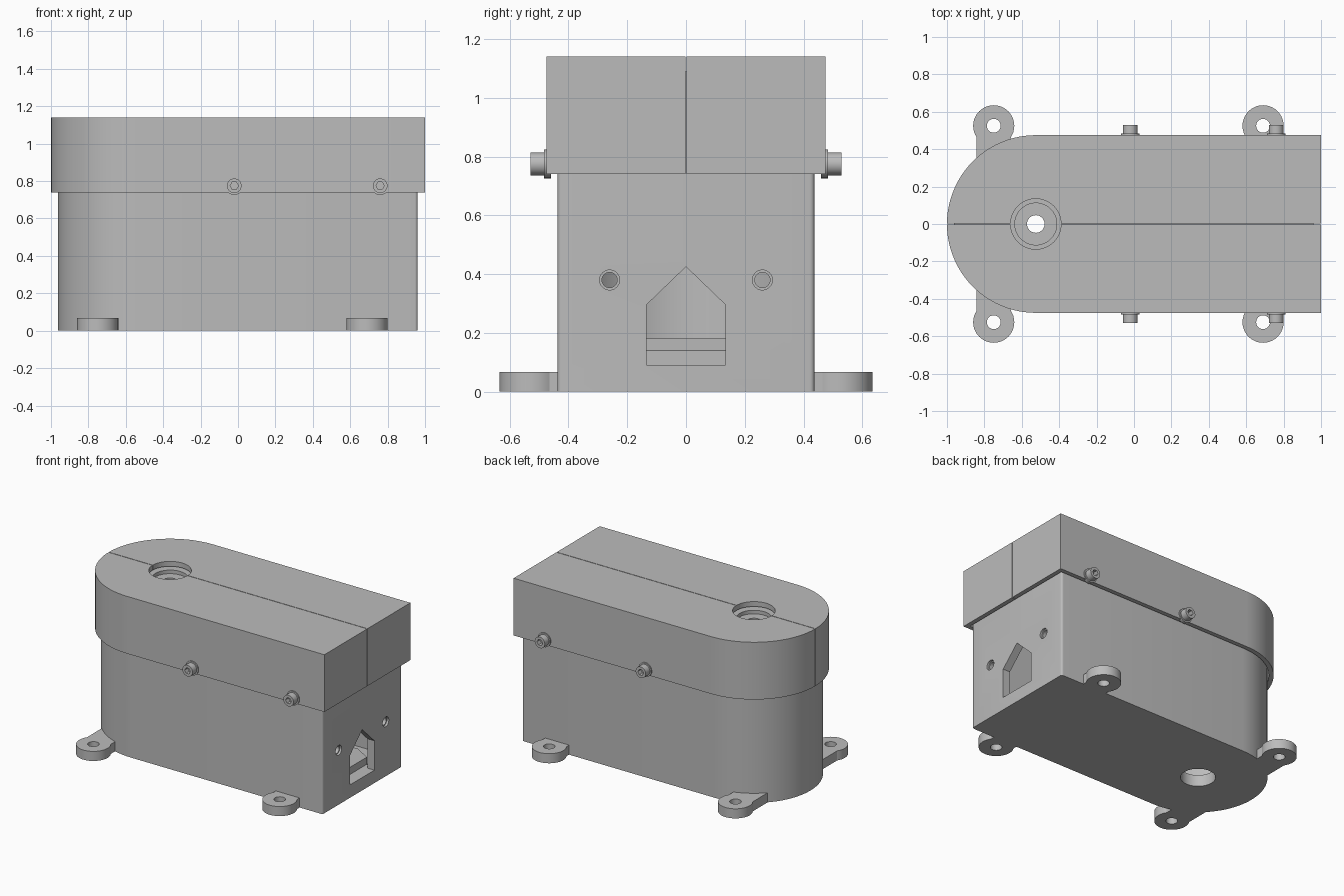
import bpy, bmesh, math
from mathutils import Matrix, Vector

cube = bpy.data.objects.get("Cube")
if cube:
    bpy.data.objects.remove(cube, do_unlink=True)

grey = bpy.data.materials.new("plain grey")
grey.use_nodes = True
colour = (0.5, 0.5, 0.5, 1)
grey.diffuse_color = colour
grey.node_tree.nodes["Principled BSDF"].inputs["Base Color"].default_value = colour

ROUND_X = -0.525   # axis of the rounded end
SCREW_Z = 0.775


def prism(name, points, depth, place=None):
    """Extrude a flat outline along z by depth, then place it."""
    bm = bmesh.new()
    face = bm.faces.new([bm.verts.new((x, y, 0)) for x, y in points])
    moved = bmesh.ops.extrude_face_region(bm, geom=[face])["geom"]
    verts = [v for v in moved if isinstance(v, bmesh.types.BMVert)]
    bmesh.ops.translate(bm, verts=verts, vec=(0, 0, depth))
    bmesh.ops.transform(bm, matrix=place or Matrix(), verts=bm.verts)
    bmesh.ops.recalc_face_normals(bm, faces=bm.faces)
    mesh = bpy.data.meshes.new(name)
    bm.to_mesh(mesh)
    bm.free()
    mesh.materials.append(grey)
    ob = bpy.data.objects.new(name, mesh)
    bpy.context.collection.objects.link(ob)
    return ob


def arc(cx, cy, r, start, end, steps):
    angles = [math.radians(start + (end - start) * i / steps) for i in range(steps + 1)]
    return [(cx + r * math.cos(a), cy + r * math.sin(a)) for a in angles]


def d_shape(r, x_end, corner=0):
    """Outline with one round end and one square end."""
    pts = arc(ROUND_X, 0, r, 90, 270, 48)
    if corner:
        pts += arc(x_end - corner, corner - r, corner, -90, 0, 5)
        pts += arc(x_end - corner, r - corner, corner, 0, 90, 5)
    else:
        pts += [(x_end, -r), (x_end, r)]
    return pts


def at(x, y, z):
    return Matrix.Translation((x, y, z))


def cylinder(name, r, depth, place, sides=40):
    return prism(name, arc(0, 0, r, 0, 360, sides)[:-1], depth, place)


def box(name, x0, x1, y0, y1, z0, z1):
    return prism(name, [(x0, y0), (x1, y0), (x1, y1), (x0, y1)], z1 - z0, at(0, 0, z0))


def combine(ob, others, operation="DIFFERENCE"):
    for other in others:
        mod = ob.modifiers.new("cut", "BOOLEAN")
        mod.operation = operation
        mod.solver = "EXACT"
        mod.object = other
        bpy.context.view_layer.objects.active = ob
        bpy.ops.object.modifier_apply(modifier=mod.name)
        bpy.data.objects.remove(other, do_unlink=True)
    return ob


def smooth(ob):
    bpy.ops.object.select_all(action="DESELECT")
    ob.select_set(True)
    bpy.context.view_layer.objects.active = ob
    bpy.ops.object.shade_smooth_by_angle(angle=math.radians(30))


# Local x, y, z of an end-wall outline become world y, z, x
END_WALL = Matrix(((0, 0, 1, 0), (1, 0, 0, 0), (0, 1, 0, 0), (0, 0, 0, 1)))

# Hollow housing with deck hole, floor hole, end window and cable holes
housing = prism("housing", d_shape(0.437, 0.96, 0.015), 1.09)
window = [(-0.135, 0.09), (0.135, 0.09), (0.135, 0.295), (0, 0.425), (-0.135, 0.295)]
cutters = [
    prism("cavity", d_shape(0.385, 0.905), 0.96, at(0, 0, 0.08)),
    cylinder("deck_hole", 0.047, 0.3, at(ROUND_X, 0, 0.95)),
    cylinder("deck_recess", 0.112, 0.2, at(ROUND_X, 0, 1.065)),
    cylinder("floor_hole", 0.11, 0.3, at(ROUND_X, 0, -0.1)),
    prism("window_cut", window, 0.3, at(0.8, 0, 0) @ END_WALL),
]
for y in (-0.26, 0.26):
    cutters.append(cylinder("cable_hole", 0.026, 0.3, at(0.8, y, 0.38) @ END_WALL, 24))
    cutters.append(cylinder("cable_recess", 0.034, 0.1, at(0.945, y, 0.38) @ END_WALL, 24))
combine(housing, cutters)
smooth(housing)

# Stepped ledge behind the window
ledge = prism("window_ledge", [(0.6, 0.075), (0.905, 0.075), (0.905, 0.09), (0.87, 0.09),
                               (0.87, 0.14), (0.8, 0.18), (0.6, 0.18)], 0.36,
              at(0, 0.18, 0) @ Matrix.Rotation(math.pi / 2, 4, "X"))

# Overhanging lid in two halves with a thin seam and a round opening
lid = prism("lid", d_shape(0.475, 1.0), 0.4, at(0, 0, 0.74))
combine(lid, [
    prism("lid_cavity", d_shape(0.445, 0.97), 0.465, at(0, 0, 0.64)),
    cylinder("lid_opening", 0.135, 0.4, at(ROUND_X, 0, 0.95), 48),
    box("seam", -1.2, 1.2, -0.002, 0.002, 0.6, 1.3),
])
smooth(lid)

for side, word in ((-1, "right"), (1, "left")):
    # Mounting feet: round tab, neck to the wall and bolt hole
    for x, inner, end in ((-0.75, 0.3, "round_end"), (0.69, 0.41, "square_end")):
        foot = cylinder(f"{word}_foot_{end}", 0.11, 0.067, at(x, side * 0.525, 0))
        ys = sorted((side * inner, side * 0.525))
        half = 0.092
        combine(foot, [box("neck", x - half, x + half, *ys, 0, 0.067)], "UNION")
        combine(foot, [cylinder("bolt_hole", 0.037, 0.3, at(x, side * 0.525, -0.1), 24)])
        smooth(foot)

    # Socket-head screws with a thin washer, pointing outwards
    outward = Matrix.Rotation(-side * math.pi / 2, 4, "X")
    for x, place in ((-0.02, "middle"), (0.76, "end")):
        base = at(x, side * 0.46, SCREW_Z) @ outward
        washer = cylinder(f"{word}_{place}_washer", 0.049, 0.023, base, 32)
        screw = cylinder(f"{word}_{place}_screw", 0.039, 0.069, base, 32)
        combine(screw, [cylinder("socket", 0.022, 0.1, base @ at(0, 0, 0.035), 6)])
        smooth(washer)
        smooth(screw)
